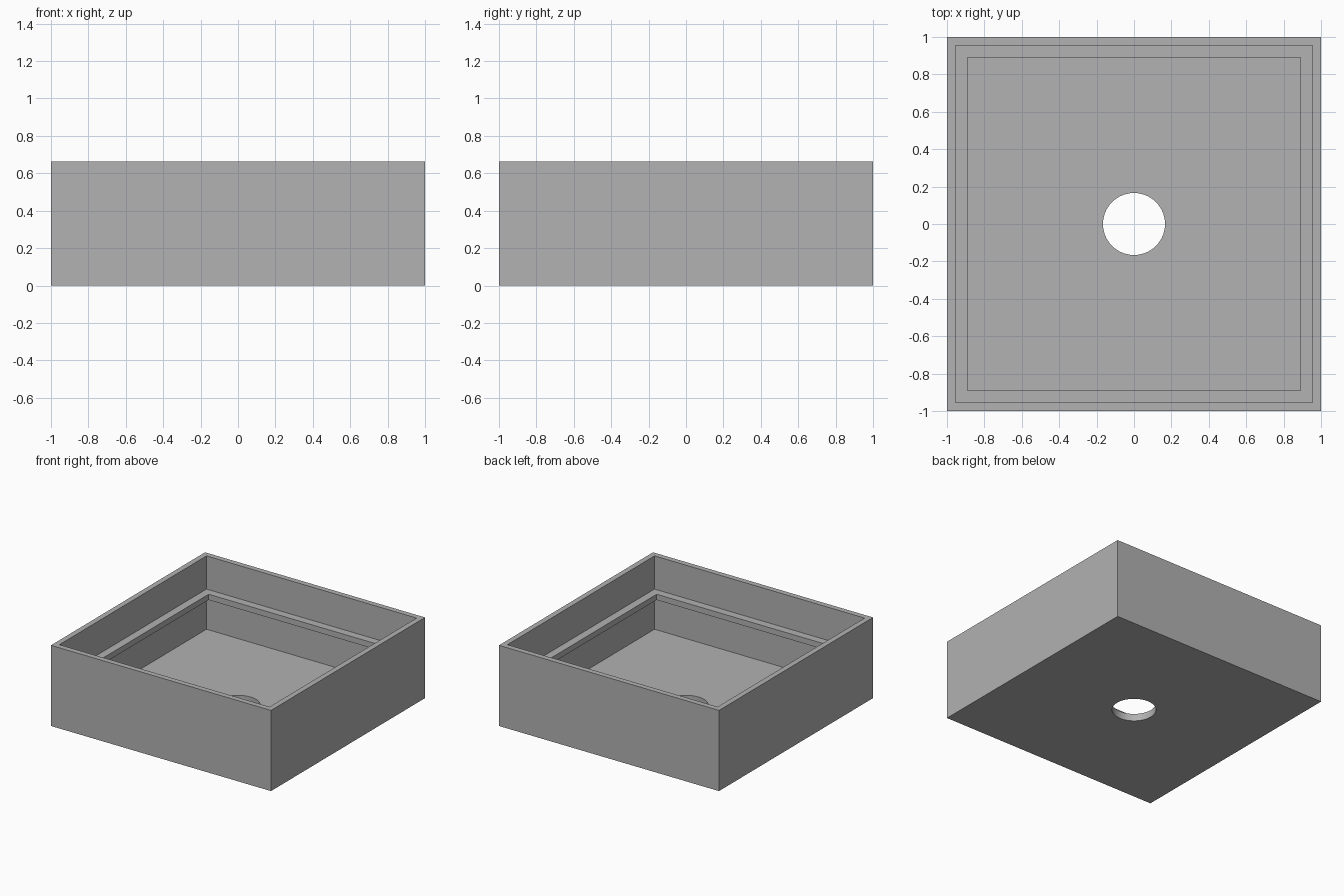
import bpy, bmesh

cube = bpy.data.objects.get("Cube")
if cube:
    bpy.data.objects.remove(cube, do_unlink=True)

# Main sizes
HEIGHT, FLOOR = 0.663, 0.06
OUTER, INNER, LIP = 1.0, 0.955, 0.89
LEDGE_TOP, LEDGE_BOTTOM = 0.39, 0.343
HOLE_RADIUS = 0.166

# Plain grey material
grey = bpy.data.materials.new("plain_grey")
grey.use_nodes = True
colour = (0.445, 0.445, 0.445, 1)
grey.diffuse_color = colour
grey.node_tree.nodes["Principled BSDF"].inputs["Base Color"].default_value = colour

# Tray shell: square rings following the wall section, from underside to floor
section = [(OUTER, 0), (OUTER, HEIGHT), (INNER, HEIGHT), (INNER, LEDGE_TOP),
           (LIP, LEDGE_TOP), (LIP, LEDGE_BOTTOM), (INNER, LEDGE_BOTTOM), (INNER, FLOOR)]
bm = bmesh.new()
rings = [[bm.verts.new((sx * half, sy * half, z))
          for sx, sy in ((-1, -1), (1, -1), (1, 1), (-1, 1))] for half, z in section]
for low, high in zip(rings, rings[1:]):
    for i in range(4):
        j = (i + 1) % 4
        bm.faces.new((low[i], low[j], high[j], high[i]))
bm.faces.new(rings[0][::-1])
bm.faces.new(rings[-1])
bmesh.ops.recalc_face_normals(bm, faces=bm.faces)
mesh = bpy.data.meshes.new("tray")
bm.to_mesh(mesh)
bm.free()
tray = bpy.data.objects.new("tray", mesh)
bpy.context.collection.objects.link(tray)
mesh.materials.append(grey)

# Round hole through the middle of the floor
bpy.ops.mesh.primitive_cylinder_add(vertices=40, radius=HOLE_RADIUS, depth=0.3,
                                    location=(0, 0, FLOOR / 2))
cutter = bpy.context.object
cutter.name = "hole_cutter"
cutter.hide_render = True
cutter.data.materials.append(grey)
hole = tray.modifiers.new("floor_hole", 'BOOLEAN')
hole.operation = 'DIFFERENCE'
hole.solver = 'EXACT'
hole.object = cutter

bpy.ops.object.select_all(action='DESELECT')
tray.select_set(True)
bpy.context.view_layer.objects.active = tray
bpy.ops.object.modifier_apply(modifier=hole.name)
bpy.data.objects.remove(cutter, do_unlink=True)
bpy.ops.object.shade_smooth_by_angle()
